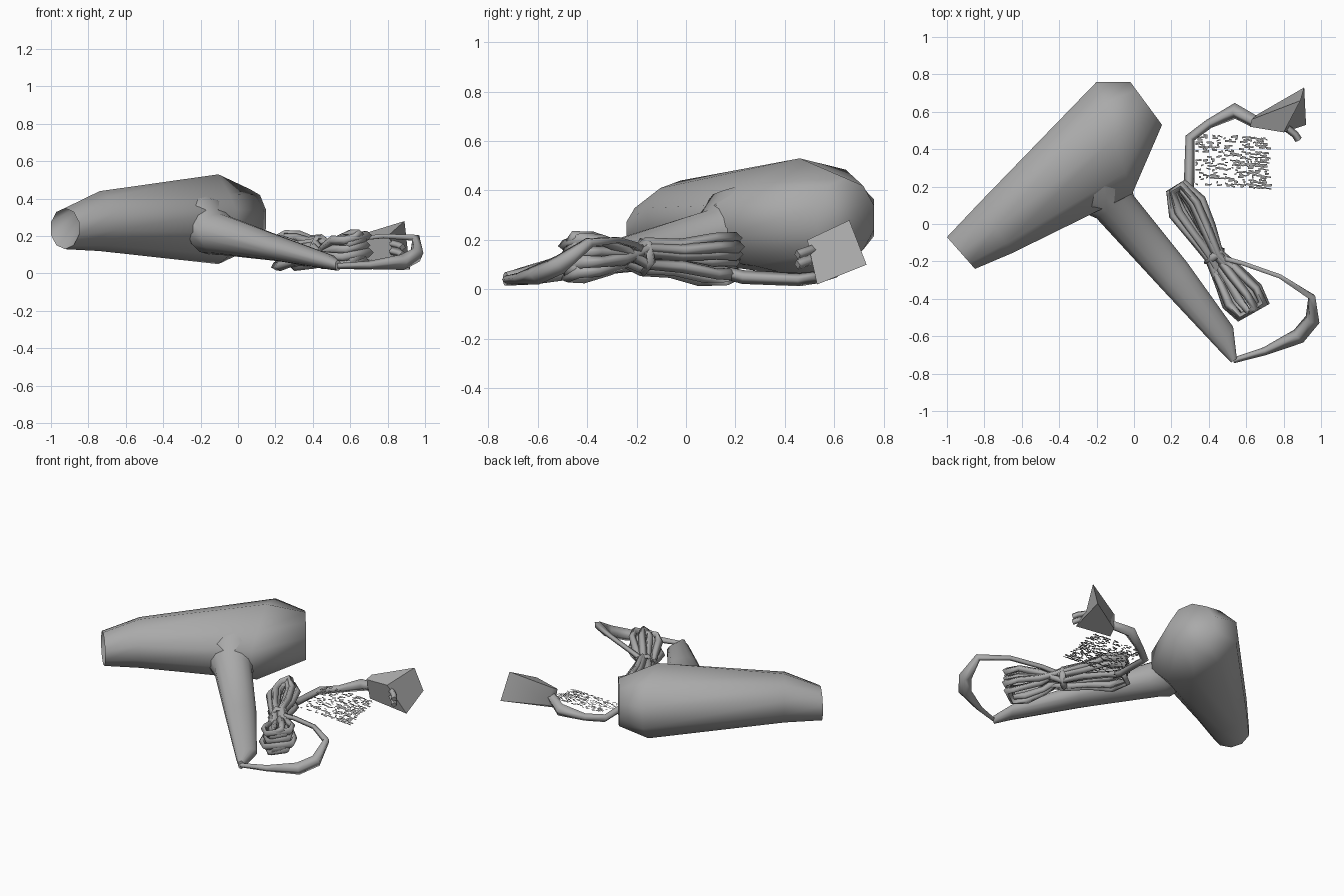
import bpy, bmesh, math, random
from mathutils import Vector

if "Cube" in bpy.data.objects:
    bpy.data.objects.remove(bpy.data.objects["Cube"])

random.seed(4)
grey = bpy.data.materials.new("mid grey")
grey.diffuse_color = (0.4, 0.4, 0.4, 1)
grey.use_nodes = True
grey.node_tree.nodes["Principled BSDF"].inputs["Base Color"].default_value = grey.diffuse_color


def shade(ob, angle):
    bpy.ops.object.select_all(action='DESELECT')
    ob.select_set(True)
    bpy.context.view_layer.objects.active = ob
    if ob.type == 'CURVE':
        bpy.ops.object.convert(target='MESH')
    bpy.ops.object.shade_smooth_by_angle(angle=math.radians(angle))


def finish(name, bm, normals=True, angle=50):
    if normals:
        bmesh.ops.recalc_face_normals(bm, faces=bm.faces)
    me = bpy.data.meshes.new(name)
    bm.to_mesh(me)
    bm.free()
    me.materials.append(grey)
    ob = bpy.data.objects.new(name, me)
    bpy.context.collection.objects.link(ob)
    shade(ob, angle)


def loft(name, sections, n, apex=None, angle=50):
    """Skin rings with flat sides: left xy, right xy, low z, high z, upper right fullness."""
    bm = bmesh.new()
    rings = []
    for l, r, z0, z1, full in sections:
        l, r = Vector(l), Vector(r)
        ring = []
        for i in range(n):
            a = 2 * math.pi * (i + 0.5) / n
            c, s = math.cos(a) / math.cos(math.pi / n), math.sin(a)
            if c > 0.01 and s > 0:
                s *= full
            p = (l + r) / 2 + (r - l) / 2 * c
            ring.append(bm.verts.new((p.x, p.y, (z0 + z1) / 2 + (z1 - z0) / 2 * s)))
        rings.append(ring)
    for a, b in zip(rings, rings[1:]):
        for i in range(n):
            j = (i + 1) % n
            bm.faces.new((a[i], a[j], b[j], b[i]))
    bm.faces.new(rings[-1])
    if apex:                                   # recessed front opening
        tip = bm.verts.new(apex)
        for i in range(n):
            bm.faces.new((rings[0][i], rings[0][(i + 1) % n], tip))
    else:
        bm.faces.new(rings[0])
    finish(name, bm, True, angle)


def cord(name, pts, radii, closed=False):
    """Thin four-sided tube along points."""
    cu = bpy.data.curves.new(name, 'CURVE')
    cu.dimensions = '3D'
    cu.bevel_depth = 1
    cu.bevel_resolution = 0
    cu.use_fill_caps = True
    sp = cu.splines.new('POLY')
    sp.points.add(len(pts) - 1)
    for p, co, r in zip(sp.points, pts, radii):
        p.co = (*co, 1)
        p.radius = r
    sp.use_cyclic_u = closed
    ob = bpy.data.objects.new(name, cu)
    bpy.context.collection.objects.link(ob)
    cu.materials.append(grey)
    shade(ob, 95)


# Flared barrel with a recessed nozzle
loft("barrel", [((-1.0, -0.07), (-0.85, -0.24), 0.13, 0.35, 1),
                ((-0.83, 0.11), (-0.65, -0.155), 0.12, 0.44, 1),
                ((-0.20, 0.76), (-0.01, 0.16), 0.05, 0.53, 0.7),
                ((-0.02, 0.76), (0.15, 0.53), 0.13, 0.45, 1)], 10, (-0.77, -0.05, 0.41), 75)

# Tapering handle, its broad root blended into the barrel
loft("handle", [((-0.30, 0.18), (-0.06, 0.46), 0.13, 0.45, 1),
                ((-0.27, 0.06), (-0.03, 0.24), 0.10, 0.40, 1),
                ((-0.20, 0.03), (0.0, 0.15), 0.10, 0.32, 1),
                ((0.16, -0.36), (0.28, -0.20), 0.065, 0.20, 1),
                ((0.46, -0.68), (0.53, -0.55), 0.02, 0.10, 1),
                ((0.52, -0.74), (0.55, -0.72), 0.015, 0.07, 1)], 14)

# Loose cord loop from the handle to the bundle
cord("cord_loop", [(0.53, -0.73, 0.04), (0.70, -0.68, 0.045), (0.88, -0.60, 0.06),
                   (0.955, -0.51, 0.10), (0.95, -0.39, 0.19), (0.78, -0.28, 0.20),
                   (0.58, -0.21, 0.18), (0.43, -0.17, 0.15)],
     [0.015, 0.022, 0.042, 0.042, 0.024, 0.016, 0.016, 0.02])

# Folded cord bundle: closed loops pinched at the waist
waist = Vector((0.43, -0.17))
top, low = Vector((0.225, 0.20)), Vector((0.63, -0.46))
side = Vector((0.86, 0.5))
for k in range(7):
    w = 0.25 + 0.13 * k
    h = [0.10, 0.18, 0.06, 0.195, 0.13, 0.05, 0.16][k]
    h2 = [0.20, 0.08, 0.17, 0.06, 0.14, 0.19, 0.10][k]
    pts = []
    for s in (-1, 1):
        run = []
        for end, t, wide, z in ((top, 0.97, 0.045, h), (top, 0.7, 0.085, h),
                                (top, 0.35, 0.06, 0.6 * h + 0.05), (top, 0, 0.03, 0.06 + 0.6 * h),
                                (low, 0.4, 0.065, 0.5 * h2 + 0.06), (low, 0.75, 0.095, h2),
                                (low, 1.0, 0.08, h2)):
            p = waist.lerp(end, t) + side * (wide * w * s)
            run.append((p.x, p.y, z + s * 0.012))
        pts += run if s < 0 else run[::-1]
    cord("bundle_strand", pts, [0.022 + 0.004 * (i % 2) for i in range(len(pts))], True)

# Tie holding the bundle
cord("bundle_tie", [(0.39, -0.20, 0.13), (0.42, -0.18, 0.19), (0.46, -0.15, 0.18),
                    (0.47, -0.14, 0.11), (0.43, -0.17, 0.07)], [0.02] * 5, True)

# Lead running from the bundle to the plug
cord("plug_lead", [(0.29, 0.15, 0.07), (0.295, 0.23, 0.05), (0.30, 0.46, 0.04), (0.40, 0.535, 0.05),
                   (0.54, 0.605, 0.09), (0.64, 0.55, 0.125)],
     [0.025, 0.028, 0.027, 0.025, 0.043, 0.035])

# Plug: four-sided flare with a square face
bm = bmesh.new()
face = [(0.80, 0.49, 0.20), (0.89, 0.66, 0.28), (0.91, 0.73, 0.10), (0.92, 0.53, 0.02)]
back = [(0.62, 0.52, 0.18), (0.63, 0.56, 0.20), (0.65, 0.58, 0.08), (0.64, 0.53, 0.05)]
f, b = [[bm.verts.new(p) for p in q] for q in (face, back)]
for i in range(4):
    bm.faces.new((f[i], f[(i + 1) % 4], b[(i + 1) % 4], b[i]))
bm.faces.new(f)
bm.faces.new(b)
finish("plug", bm, True, 60)

# Plug prongs
for z in (0.12, 0.16):
    cord("prong", [(0.82, 0.51, z), (0.86, 0.48, z - 0.01), (0.88, 0.45, z - 0.02)], [0.02] * 3)

# Tattered tag: rows of tiny flat flecks, denser to the right
bm = bmesh.new()
for row in range(22):
    y = 0.2 + row * 0.0125
    x = 0.33
    while x < 0.71:
        length = random.uniform(0.008, 0.03)
        if random.random() < 0.3 + 1.5 * (x - 0.34):
            yy = y - 0.06 * (x - 0.5)
            tall = random.uniform(0.006, 0.012)
            skew = random.uniform(-0.006, 0.006)
            q = [(x, yy), (x + length, yy + skew), (x + length, yy + tall + skew), (x, yy + tall)]
            bm.faces.new([bm.verts.new((px, py, 0.02 + 0.2 * (py - 0.18))) for px, py in q])
        x += length
finish("tag_flecks", bm, False)
